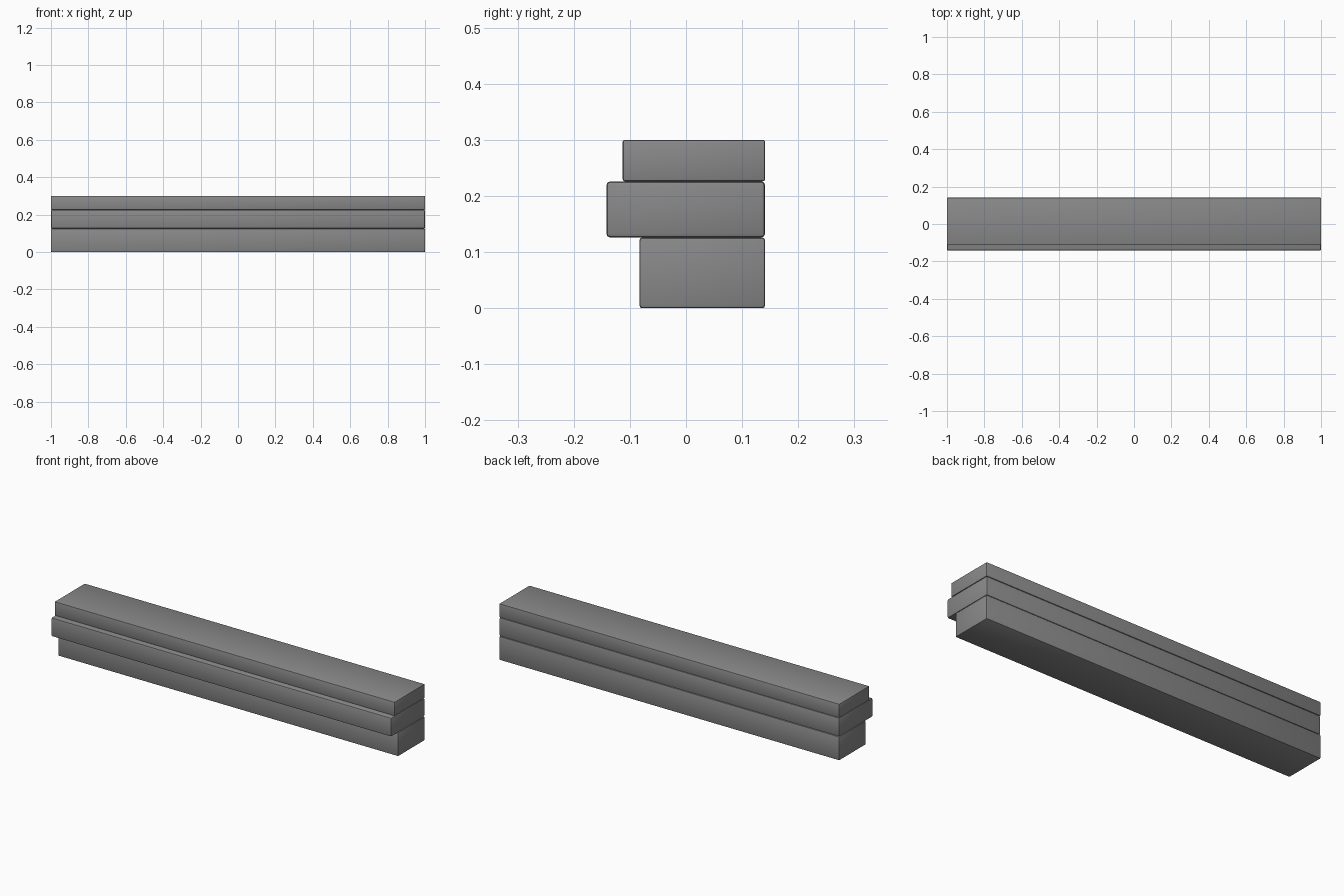
import bpy
import math

if "Cube" in bpy.data.objects:
    bpy.data.objects.remove(bpy.data.objects["Cube"], do_unlink=True)

stone = bpy.data.materials.new("stone_grey")
stone.use_nodes = True
grey = (0.25, 0.25, 0.25, 1)
stone.diffuse_color = grey
stone.node_tree.nodes["Principled BSDF"].inputs["Base Color"].default_value = grey

LENGTH = 2.0
BACK = 0.141


def slab(name, front, bottom, top, radius):
    """Long block with softly rounded edges, flush with the back plane."""
    bpy.ops.mesh.primitive_cube_add(
        size=1, location=(0, (front + BACK) / 2, (bottom + top) / 2))
    ob = bpy.context.object
    ob.name = name
    ob.scale = (LENGTH, BACK - front, top - bottom)
    bpy.ops.object.transform_apply(location=False, rotation=False, scale=True)
    ob.data.materials.append(stone)
    bevel = ob.modifiers.new("rounded_edges", "BEVEL")
    bevel.width = radius
    bevel.segments = 2
    bpy.ops.object.modifier_apply(modifier=bevel.name)
    bpy.ops.object.shade_smooth_by_angle(angle=math.radians(40))


# Three stacked courses, stepped along the front
slab("lower_course", -0.083, 0.0, 0.126, 0.005)
slab("middle_course", -0.142, 0.126, 0.226, 0.007)
slab("top_course", -0.113, 0.226, 0.3, 0.004)
